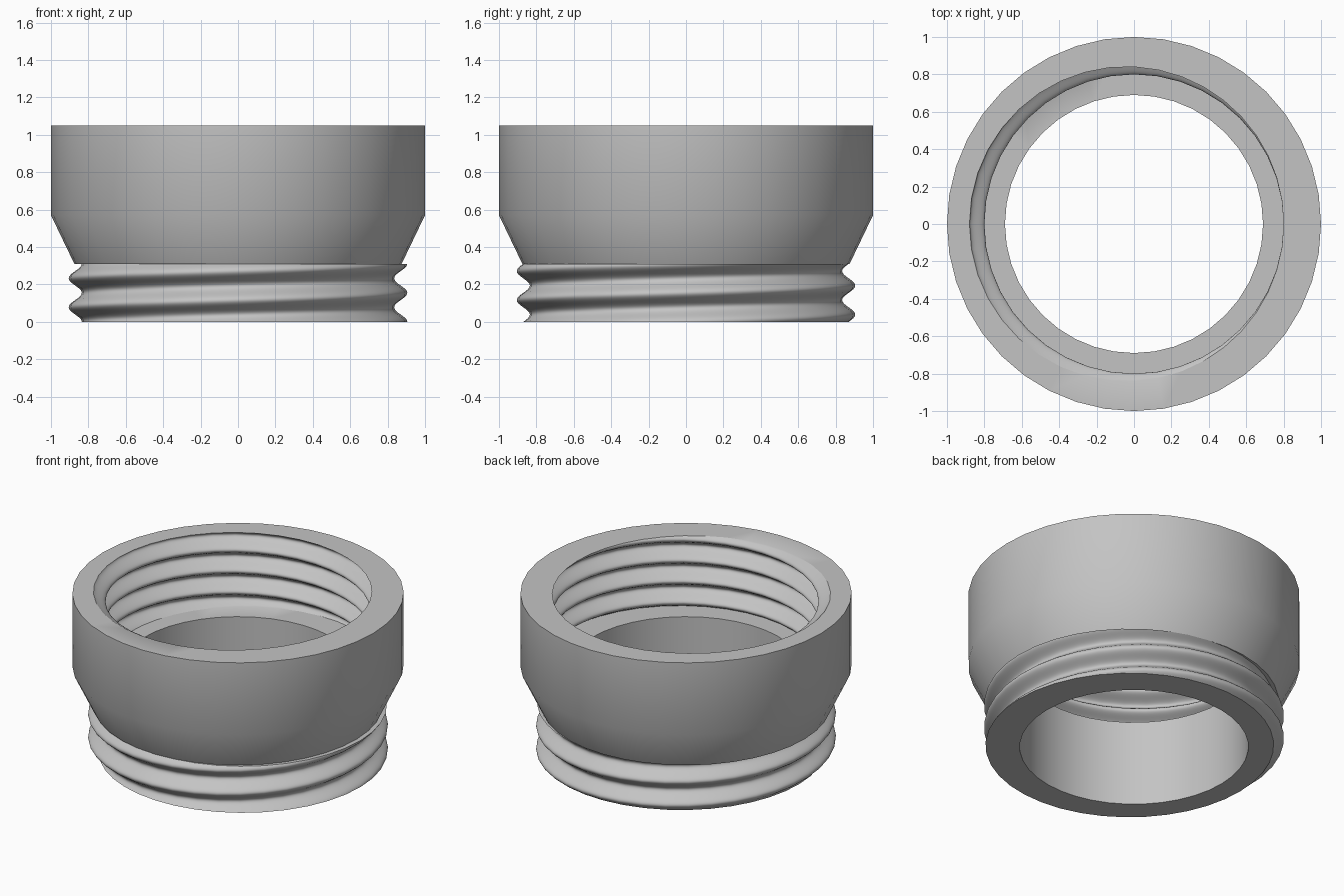
import bpy, bmesh, math

cube = bpy.data.objects.get("Cube")
if cube:
    bpy.data.objects.remove(cube, do_unlink=True)

SEGMENTS = 40
HEIGHT, LEDGE, NECK = 1.05, 0.57, 0.31
TAU = math.tau

grey = bpy.data.materials.new("plain grey")
grey.use_nodes = True
grey.diffuse_color = (0.55, 0.55, 0.55, 1)
grey.node_tree.nodes["Principled BSDF"].inputs["Base Color"].default_value = grey.diffuse_color


def outer_thread(z, angle):
    # Right-handed helix, crest at angle 0 on the bottom face
    return 0.87 + 0.035 * math.cos(TAU * z / 0.155 - angle)


def inner_thread(z, angle):
    # Right-handed helix, crest at angle 0 on the rim
    return 0.84 - 0.04 * math.cos(TAU * (z - HEIGHT) / 0.14 - angle)


def steps(start, end, count):
    return [start + (end - start) * i / count for i in range(count + 1)]


# Closed wall profile: each entry is a height and a radius or radius function
profile = [(z, outer_thread) for z in steps(0, NECK, 48)]
profile += [(NECK, 0.875), (LEDGE, 1.0), (HEIGHT, 1.0)]
profile += [(z, inner_thread) for z in steps(HEIGHT, LEDGE, 84)]
profile += [(LEDGE, 0.69), (0, 0.69)]

# Sweep the profile around the axis
bm = bmesh.new()
columns = []
for s in range(SEGMENTS):
    angle = TAU * s / SEGMENTS
    column = []
    for z, radius in profile:
        r = radius(z, angle) if callable(radius) else radius
        column.append(bm.verts.new((r * math.cos(angle), r * math.sin(angle), z)))
    columns.append(column)
for s in range(SEGMENTS):
    a, b = columns[s], columns[(s + 1) % SEGMENTS]
    for i in range(len(profile)):
        j = (i + 1) % len(profile)
        bm.faces.new((a[i], b[i], b[j], a[j]))
bmesh.ops.recalc_face_normals(bm, faces=bm.faces)

mesh = bpy.data.meshes.new("threaded_adapter")
bm.to_mesh(mesh)
bm.free()
mesh.materials.append(grey)
adapter = bpy.data.objects.new("threaded_adapter", mesh)
bpy.context.collection.objects.link(adapter)

# Smooth walls with crisp rims
bpy.ops.object.select_all(action="DESELECT")
adapter.select_set(True)
bpy.context.view_layer.objects.active = adapter
bpy.ops.object.shade_smooth_by_angle(angle=math.radians(30))
